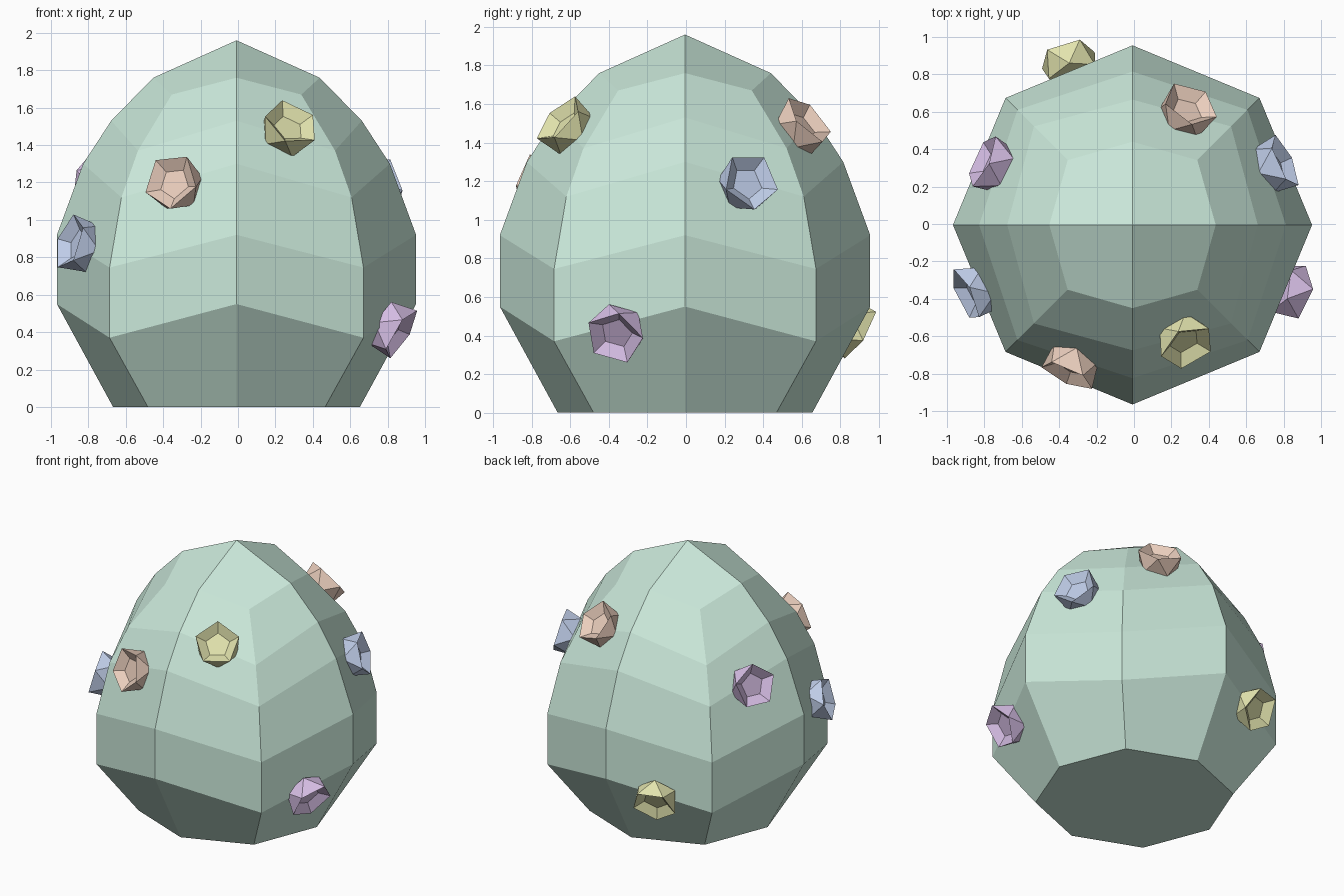
import bpy, bmesh, math
from mathutils import Vector
from mathutils.bvhtree import BVHTree

if "Cube" in bpy.data.objects:
    bpy.data.objects.remove(bpy.data.objects["Cube"])

def material(name, rgb):
    m = bpy.data.materials.new(name)
    m.diffuse_color = (*rgb, 1)
    m.use_nodes = True
    m.node_tree.nodes["Principled BSDF"].inputs["Base Color"].default_value = m.diffuse_color
    return m

def finish(name, bm, mat):
    bmesh.ops.recalc_face_normals(bm, faces=bm.faces)
    me = bpy.data.meshes.new(name)
    bm.to_mesh(me)
    ob = bpy.data.objects.new(name, me)
    me.materials.append(mat)
    bpy.context.collection.objects.link(ob)
    return ob

# Egg: eight-sided rings, diagonal corners sit lower than the cardinal ones
CX, CY = -0.008, -0.005
card = [(0.66, 0), (0.96, 0.55), (0.96, 0.92), (0.82, 1.30), (0.67, 1.53), (0.445, 1.76)]
diag = [(0.67, 0), (0.96, 0.37), (0.96, 0.745), (0.87, 1.12), (0.745, 1.37), (0.49, 1.67)]
bm = bmesh.new()
rings = []
for c, d in zip(card, diag):
    ring = []
    for i in range(8):
        r, z = d if i % 2 else c
        a = i * math.pi / 4
        ring.append(bm.verts.new((CX + r * math.cos(a), CY + r * math.sin(a), z)))
    rings.append(ring)
for lo, hi in zip(rings, rings[1:]):
    for i in range(8):
        j = (i + 1) % 8
        bm.faces.new((lo[i], lo[j], hi[j], hi[i]))
bm.faces.new(rings[0])
apex = bm.verts.new((CX, CY, 1.96))
top = rings[-1]
for i in range(0, 8, 2):
    bm.faces.new((apex, top[i], top[i + 1], top[(i + 2) % 8]))
bmesh.ops.recalc_face_normals(bm, faces=bm.faces)
tree = BVHTree.FromBMesh(bm)
finish("egg_body", bm, material("green", (0.60, 0.82, 0.71)))
bm.free()

# Cups: faceted five-sided blossoms with a sunken centre, set on the egg
def cup(name, pos, mat, turn):
    loc, n, _, _ = tree.find_nearest(Vector(pos))
    u = Vector((0, 0, 1)).cross(n).normalized()
    v = n.cross(u)
    bm = bmesh.new()

    def ring(r, h, twist):
        vs = []
        for i in range(5):
            a = math.radians(turn + twist + 72 * i)
            vs.append(bm.verts.new(loc + r * (math.cos(a) * u + math.sin(a) * v) + h * n))
        return vs
    base, rim, floor = ring(0.135, -0.03, 36), ring(0.155, 0.095, 0), ring(0.085, 0.045, 0)
    for i in range(5):
        j = (i + 1) % 5
        bm.faces.new((base[i], rim[j], rim[i]))
        bm.faces.new((base[i], base[j], rim[j]))
        bm.faces.new((rim[i], rim[j], floor[j], floor[i]))
    bm.faces.new(floor)
    bm.faces.new(base)
    finish(name, bm, mat)
    bm.free()

orange = material("orange", (0.83, 0.62, 0.51))
yellow = material("yellow", (0.76, 0.77, 0.42))
blue = material("blue", (0.53, 0.62, 0.82))
purple = material("purple", (0.68, 0.52, 0.79))
cups = [
    ("front_orange_cup", (-0.35, -0.80, 1.20), orange, 60),
    ("front_yellow_cup", (0.29, -0.66, 1.52), yellow, 20),
    ("right_blue_cup", (0.84, 0.35, 1.22), blue, 54),
    ("back_orange_cup", (0.31, 0.65, 1.53), orange, 40),
    ("right_purple_cup", (0.89, -0.37, 0.37), purple, 0),
    ("back_yellow_cup", (-0.35, 0.88, 0.43), yellow, 54),
    ("left_purple_cup", (-0.80, 0.33, 1.21), purple, 18),
    ("left_blue_cup", (-0.87, -0.37, 0.87), blue, 30),
]
for c in cups:
    cup(*c)
